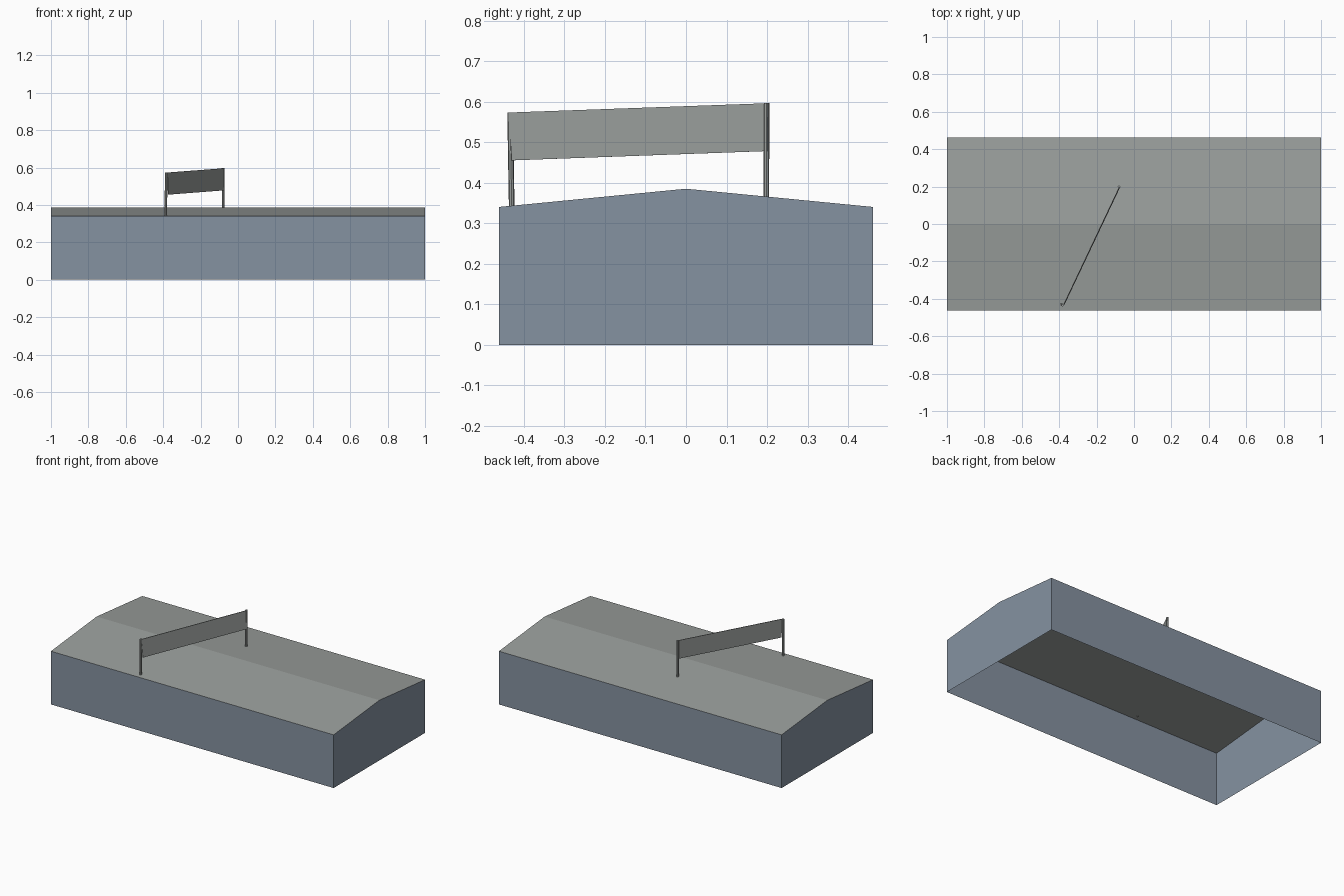
import bpy, bmesh
from mathutils import Vector

if "Cube" in bpy.data.objects:
    bpy.data.objects.remove(bpy.data.objects["Cube"])


def material(name, rgb):
    m = bpy.data.materials.new(name)
    m.diffuse_color = (*rgb, 1)
    m.use_nodes = True
    m.node_tree.nodes["Principled BSDF"].inputs["Base Color"].default_value = m.diffuse_color
    return m


wall_blue = material("blue_grey_wall", (0.235, 0.288, 0.355))
roof_grey = material("warm_grey", (0.325, 0.345, 0.335))


def add_object(name, bm, mat):
    mesh = bpy.data.meshes.new(name)
    bm.to_mesh(mesh)
    bm.free()
    mesh.materials.append(mat)
    obj = bpy.data.objects.new(name, mesh)
    bpy.context.collection.objects.link(obj)
    return obj


def faces_object(name, faces, mat):
    bm = bmesh.new()
    for pts in faces:
        bm.faces.new([bm.verts.new(p) for p in pts])
    bmesh.ops.remove_doubles(bm, verts=bm.verts, dist=1e-5)
    return add_object(name, bm, mat)


X, Y, EAVE, RIDGE = 1.0, 0.462, 0.34, 0.385

# Walls: open-bottomed shell with two long sides and two gable ends
sides = []
for s in (-1, 1):
    long_side = [(s * X, s * Y, 0), (-s * X, s * Y, 0),
                 (-s * X, s * Y, EAVE), (s * X, s * Y, EAVE)]
    if s < 0:
        long_side = [(-X, -Y, 0), (X, -Y, 0), (X, -Y, EAVE), (-X, -Y, EAVE)]
    gable = [(s * X, -s * Y, 0), (s * X, s * Y, 0), (s * X, s * Y, EAVE),
             (s * X, 0, RIDGE), (s * X, -s * Y, EAVE)]
    sides += [long_side, gable]
faces_object("walls", sides, wall_blue)

# Roof: two shallow slopes
faces_object("roof", [
    [(-s * X, s * Y, EAVE), (-s * X, 0, RIDGE), (s * X, 0, RIDGE), (s * X, s * Y, EAVE)]
    for s in (-1, 1)], roof_grey)


# Posts holding the sign panel
def post(name, base, top, radius=0.007):
    base, top = Vector(base), Vector(top)
    axis = top - base
    bm = bmesh.new()
    bmesh.ops.create_cone(bm, cap_ends=True, segments=8, radius1=radius,
                          radius2=radius, depth=axis.length)
    obj = add_object(name, bm, roof_grey)
    obj.location = (base + top) / 2
    obj.rotation_euler = axis.to_track_quat("Z", "Y").to_euler()


post("front_post", (-0.387, -0.430, 0.338), (-0.383, -0.434, 0.573))
post("rear_post", (-0.079, 0.198, 0.36), (-0.080, 0.199, 0.597))

# Sign panel: thin slanted board on the outer side of the posts
outline = [(-0.371, -0.430, 0.455), (-0.072, 0.201, 0.478),
           (-0.074, 0.202, 0.596), (-0.377, -0.438, 0.573)]
bm = bmesh.new()
face = bm.faces.new([bm.verts.new(p) for p in outline])
ext = bmesh.ops.extrude_face_region(bm, geom=[face])
back = [v for v in ext["geom"] if isinstance(v, bmesh.types.BMVert)]
bmesh.ops.translate(bm, verts=back, vec=Vector((-0.0035, 0.0017, 0)))
bmesh.ops.recalc_face_normals(bm, faces=bm.faces)
add_object("sign_panel", bm, roof_grey)
